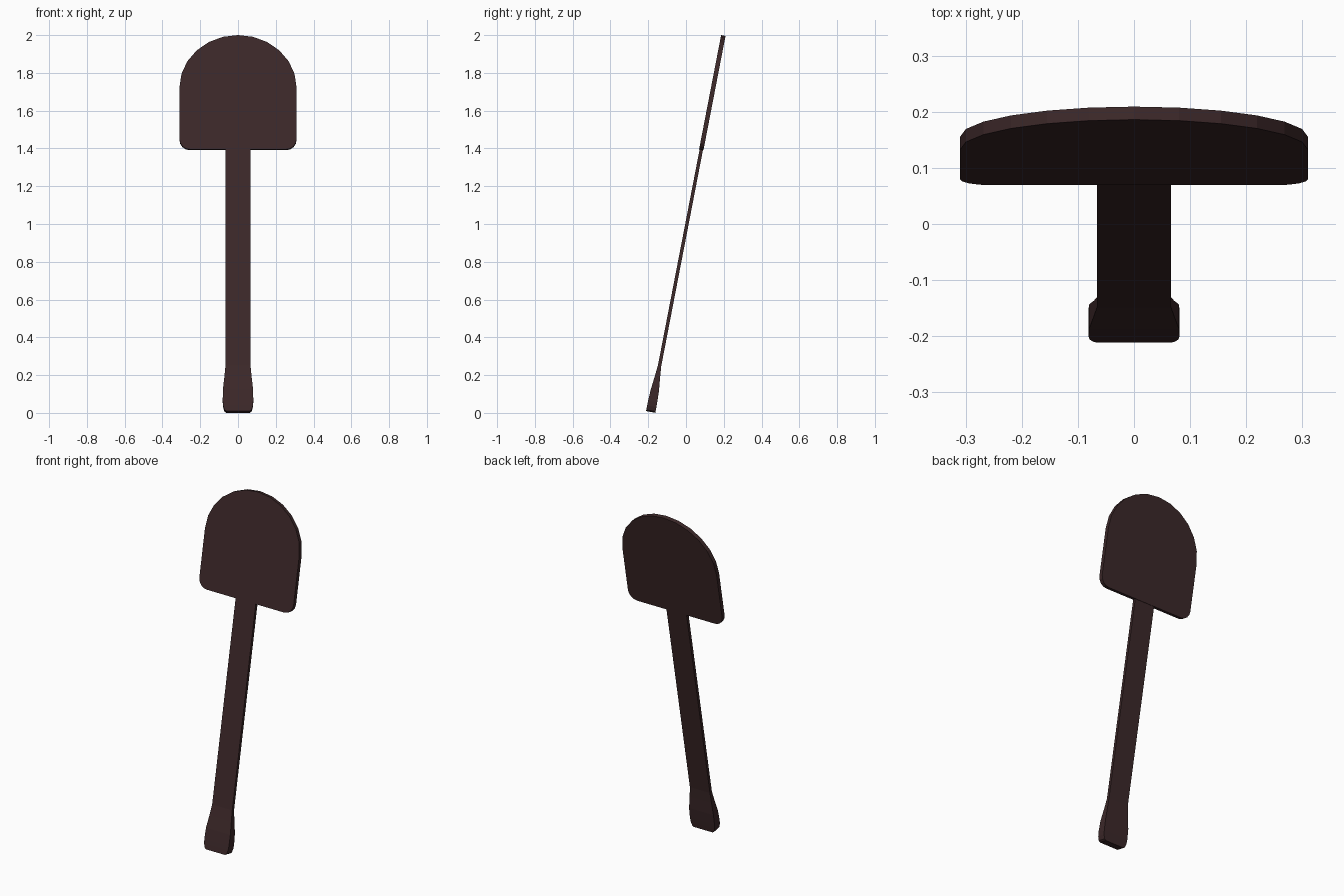
import bpy, bmesh, math
from mathutils import Matrix

if "Cube" in bpy.data.objects:
    bpy.data.objects.remove(bpy.data.objects["Cube"])

TILT = math.atan(0.193)
C = math.cos(TILT)
# local frame: upright around its centre, then leaned back and lifted
LEAN = Matrix.Translation((0, 0.005, 1.0)) @ Matrix.Rotation(-TILT, 4, 'X')

mat = bpy.data.materials.new("dark brown")
mat.diffuse_color = (0.045, 0.021, 0.022, 1)
mat.use_nodes = True
mat.node_tree.nodes["Principled BSDF"].inputs["Base Color"].default_value = mat.diffuse_color


def finish(name, bm):
    bmesh.ops.recalc_face_normals(bm, faces=bm.faces)
    bmesh.ops.transform(bm, matrix=LEAN, verts=bm.verts)
    me = bpy.data.meshes.new(name)
    bm.to_mesh(me)
    bm.free()
    me.materials.append(mat)
    ob = bpy.data.objects.new(name, me)
    bpy.context.collection.objects.link(ob)
    return ob


def up(z):
    """World height to height along the leaning axis."""
    return (z - 1.0) / C


def loft(name, sections):
    """Rectangular sections (height, half width, half thickness)."""
    bm = bmesh.new()
    rings = [[bm.verts.new((sx * w, sy * t, up(z)))
              for sx, sy in ((-1, -1), (1, -1), (1, 1), (-1, 1))]
             for z, w, t in sections]
    for a, b in zip(rings, rings[1:]):
        for i in range(4):
            j = (i + 1) % 4
            bm.faces.new((a[i], a[j], b[j], b[i]))
    bm.faces.new(rings[0])
    bm.faces.new(rings[-1])
    return finish(name, bm)


# blade: arched top, small rounded lower corners
W, R, Z0, Z1, ZT, T = 0.31, 0.055, 1.393, 1.72, 1.998, 0.0118
half = [(W - R + R * math.sin(math.radians(a)), Z0 + R - R * math.cos(math.radians(a)))
        for a in (0, 22.5, 45, 67.5, 90)]
half += [(W * math.cos(math.radians(a)), Z1 + (ZT - Z1) * math.sin(math.radians(a)))
         for a in range(0, 90, 15)]
outline = half + [(0, ZT)] + [(-x, z) for x, z in reversed(half)]
bm = bmesh.new()
face = bm.faces.new([bm.verts.new((x, -T, up(z))) for x, z in outline])
ext = bmesh.ops.extrude_face_region(bm, geom=[face], use_keep_orig=True)
bmesh.ops.translate(bm, vec=(0, 2 * T, 0),
                    verts=[v for v in ext["geom"] if isinstance(v, bmesh.types.BMVert)])
finish("blade", bm)

# thin flat shaft, ending just inside the blade
loft("shaft", [(0.25, 0.066, 0.009), (1.41, 0.066, 0.009)])

# flared grip with a rounded bottom end
loft("grip", [(0.005, 0.062, 0.025), (0.012, 0.072, 0.025), (0.035, 0.079, 0.025),
              (0.06, 0.081, 0.0245), (0.12, 0.080, 0.022), (0.19, 0.072, 0.0145),
              (0.25, 0.066, 0.009)])
